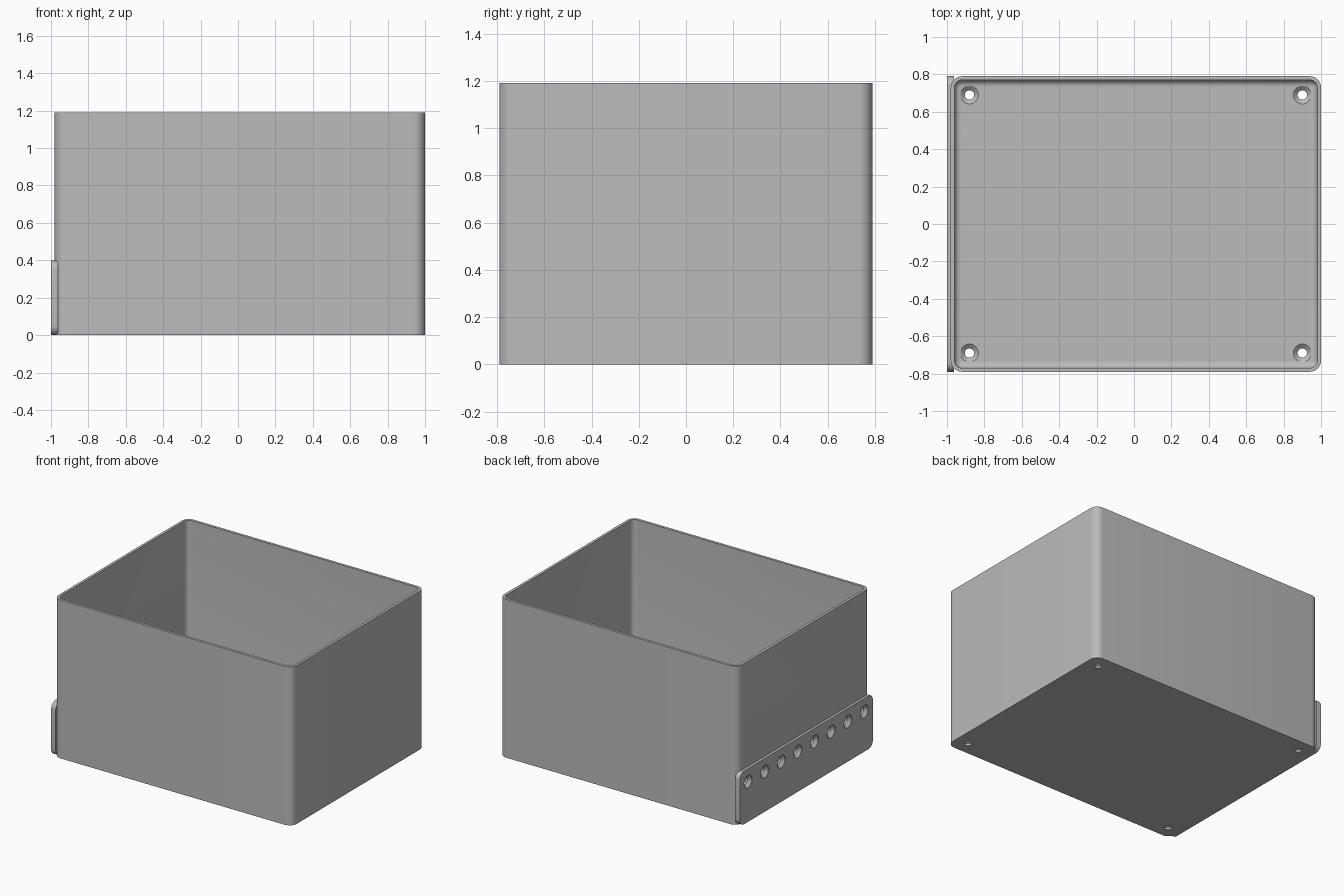
import bpy, bmesh, math
from mathutils import Matrix

cube = bpy.data.objects.get("Cube")
if cube:
    bpy.data.objects.remove(cube, do_unlink=True)

grey = bpy.data.materials.new("mid grey plastic")
grey.use_nodes = True
COLOUR = (0.5, 0.5, 0.5, 1)
grey.diffuse_color = COLOUR
grey.node_tree.nodes["Principled BSDF"].inputs["Base Color"].default_value = COLOUR

HALF_X, HALF_Y, HEIGHT = 0.99, 0.79, 1.19
CENTRE_X, WALL, FLOOR, FILLET = 0.01, 0.02, 0.04, 0.035


def rounded_rect(hx, hy, r, steps=8):
    """Outline points of a rounded rectangle, anticlockwise."""
    pts = []
    for i, (sx, sy) in enumerate([(1, 1), (-1, 1), (-1, -1), (1, -1)]):
        for k in range(steps + 1):
            a = math.pi / 2 * (i + k / steps)
            pts.append((sx * (hx - r) + r * math.cos(a), sy * (hy - r) + r * math.sin(a)))
    return pts


def loft(name, rings, matrix=Matrix()):
    """Skin a stack of (outline, height) rings and cap both ends."""
    bm = bmesh.new()
    loops = [[bm.verts.new((x, y, z)) for x, y in pts] for pts, z in rings]
    n = len(loops[0])
    for a, b in zip(loops, loops[1:]):
        for i in range(n):
            j = (i + 1) % n
            bm.faces.new((a[i], a[j], b[j], b[i]))
    bm.faces.new(loops[0][::-1])
    bm.faces.new(loops[-1])
    bmesh.ops.recalc_face_normals(bm, faces=bm.faces)
    bm.transform(matrix)
    mesh = bpy.data.meshes.new(name)
    bm.to_mesh(mesh)
    bm.free()
    mesh.materials.append(grey)
    obj = bpy.data.objects.new(name, mesh)
    bpy.context.collection.objects.link(obj)
    return obj


def screw_cutter(matrix, depth):
    """Countersunk hole: wide at the local top (z = 0), narrow below."""
    rings = []
    for r, z in [(0.025, -depth), (0.025, -0.025), (0.048, -0.005), (0.048, 0.02)]:
        ring = [(r * math.cos(math.tau * k / 32), r * math.sin(math.tau * k / 32)) for k in range(32)]
        rings.append((ring, z))
    return loft("hole_cutter", rings, matrix)


def cut(obj, cutters):
    bpy.context.view_layer.objects.active = obj
    for c in cutters:
        mod = obj.modifiers.new("hole", "BOOLEAN")
        mod.operation, mod.solver, mod.object = "DIFFERENCE", "EXACT", c
        bpy.ops.object.modifier_apply(modifier=mod.name)


# Open box: up the outside, over the rim, down inside, round into the floor
rings = [(rounded_rect(HALF_X, HALF_Y, 0.06), z) for z in (0, HEIGHT)]
inner_x, inner_y = HALF_X - WALL, HALF_Y - WALL
rings.append((rounded_rect(inner_x, inner_y, 0.04), HEIGHT))
for k in range(7):
    a = math.pi / 2 * k / 6
    inset = FILLET * (1 - math.cos(a))
    z = FLOOR + FILLET * (1 - math.sin(a))
    rings.append((rounded_rect(inner_x - inset, inner_y - inset, 0.04 - inset), z))
box = loft("open_box", rings, Matrix.Translation((CENTRE_X, 0, 0)))

# Mounting strip on the right side, sunk into the wall
turn = Matrix.Rotation(math.radians(90), 4, "Z") @ Matrix.Rotation(math.radians(90), 4, "X")
strip_rings = [(rounded_rect(HALF_Y, 0.2, 0.05), z) for z in (-1, -0.962)]
strip = loft("mounting_strip", strip_rings, Matrix.Translation((0, 0, 0.2)) @ turn)

# Countersunk screw holes: four in the floor, eight along the strip
floor_cutters = [screw_cutter(Matrix.Translation((CENTRE_X + sx * 0.89, sy * 0.69, FLOOR)), 0.1)
                 for sx in (-1, 1) for sy in (-1, 1)]
face_out = Matrix.Rotation(math.radians(-90), 4, "Y")
side_cutters = [screw_cutter(Matrix.Translation((-1, -0.69 + 1.38 * i / 7, 0.3)) @ face_out, 0.08)
                for i in range(8)]
cut(box, floor_cutters + side_cutters)
cut(strip, side_cutters)
for c in floor_cutters + side_cutters:
    bpy.data.objects.remove(c, do_unlink=True)

# Smooth the rounded corners, keep the edges crisp
for obj in (box, strip):
    bpy.ops.object.select_all(action="DESELECT")
    obj.select_set(True)
    bpy.context.view_layer.objects.active = obj
    bpy.ops.object.shade_smooth_by_angle(angle=math.radians(30))
